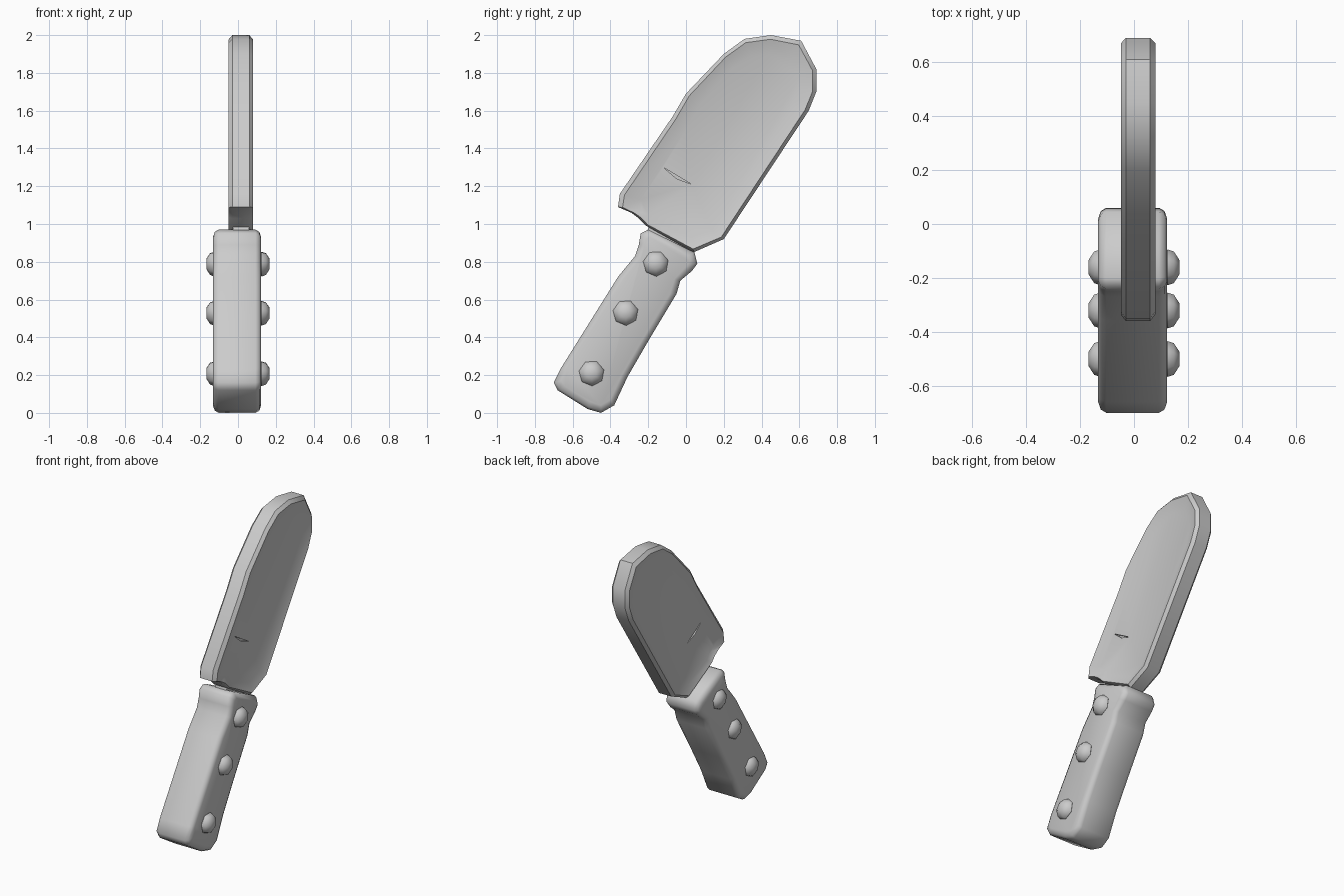
import bpy, bmesh, math
from mathutils import Vector

if "Cube" in bpy.data.objects:
    bpy.data.objects.remove(bpy.data.objects["Cube"])


def loft(name, sections, smooth=35):
    """Skin a stack of equal-count (y, z) outlines placed at x positions."""
    bm = bmesh.new()
    rings = [[bm.verts.new((x, y, z)) for y, z in pts] for x, pts in sections]
    n = len(rings[0])
    for a, b in zip(rings, rings[1:]):
        for i in range(n):
            j = (i + 1) % n
            bm.faces.new((a[i], a[j], b[j], b[i]))
    bm.faces.new(rings[0])
    bm.faces.new(rings[-1][::-1])
    bmesh.ops.recalc_face_normals(bm, faces=bm.faces)
    me = bpy.data.meshes.new(name)
    bm.to_mesh(me)
    bm.free()
    ob = bpy.data.objects.new(name, me)
    bpy.context.collection.objects.link(ob)
    bpy.ops.object.select_all(action='DESELECT')
    ob.select_set(True)
    bpy.context.view_layer.objects.active = ob
    if smooth:
        bpy.ops.object.shade_smooth_by_angle(angle=math.radians(smooth))
    return ob


def mix(a, b, t):
    return [tuple(Vector(p).lerp(Vector(q), t)) for p, q in zip(a, b)]


# Blade: outer outline, raised rim and shallow recessed panel on both faces
edge = [(-.36, 1.09), (-.35, 1.16), (-.07, 1.57), (0, 1.69), (.20, 1.90),
        (.31, 1.98), (.45, 2.0), (.61, 1.97), (.69, 1.82), (.69, 1.70),
        (.65, 1.60), (.20, .92), (.04, .85), (-.21, .99), (-.25, 1.03), (-.29, 1.06)]
panel = [(-.25, 1.08), (-.24, 1.13), (0, 1.50), (.08, 1.64), (.25, 1.83),
         (.34, 1.89), (.44, 1.90), (.55, 1.87), (.60, 1.78), (.60, 1.71),
         (.56, 1.62), (.14, .97), (.03, .93), (-.18, 1.02), (-.20, 1.05), (-.23, 1.06)]
rim = mix(edge, panel, .22)
cx = .015
half = [(.044, panel), (.064, rim), (.045, edge)]
blade = loft("blade", [(cx - d, p) for d, p in half] +
             [(cx + d, p) for d, p in reversed(half)])

# Nick scratched into each blade face
for s in (-1, 1):
    nick = [(-.12, 1.30), (-.05, 1.24), (.03, 1.21)]
    cutter = loft("nick_cutter", [(cx + s * .028, nick), (cx + s * .1, nick)], 0)
    cutter.hide_render = True
    cutter.hide_set(True)
    cut = blade.modifiers.new("nick", 'BOOLEAN')
    cut.operation = 'DIFFERENCE'
    cut.object = cutter

# Tang joining blade and handle
tang = [(-.19, 1.02), (.04, .90), (-.02, .80), (-.22, .90)]
loft("tang", [(cx - .042, tang), (cx + .042, tang)])

# Handle with flared guard and rounded edges
grip = [(-.24, .95), (-.20, .97), (.045, .85), (.06, .79), (.03, .75), (-.03, .70),
        (-.05, .63), (-.20, .38), (-.31, .19), (-.38, .04), (-.45, 0),
        (-.52, .02), (-.68, .12), (-.70, .16), (-.66, .24), (-.36, .72),
        (-.27, .83), (-.25, .89)]
core = [(-.21, .92), (-.19, .93), (.01, .83), (.02, .80), (0, .77), (-.06, .71),
        (-.085, .63), (-.23, .39), (-.34, .20), (-.40, .07), (-.45, .04),
        (-.51, .06), (-.64, .14), (-.66, .17), (-.63, .24), (-.33, .71),
        (-.24, .82), (-.22, .88)]
soft = mix(grip, core, .3)
sides = [(.128, core), (.118, soft), (.098, grip)]
loft("handle", [(-.005 - d, p) for d, p in sides] +
     [(-.005 + d, p) for d, p in reversed(sides)], 50)

# Seven-sided domed rivets on both sides of the handle
for y, z in ((-.16, .79), (-.32, .53), (-.50, .21)):
    for s, side in ((-1, "left"), (1, "right")):
        def ring(r):
            return [(y + r * math.cos(a), z + r * math.sin(a))
                    for a in (math.tau * (i + .3) / 7 for i in range(7))]
        loft("rivet_" + side, [(s * x, ring(r)) for x, r in
             ((.10, .05), (.125, .068), (.148, .06), (.168, .028))], 50)
